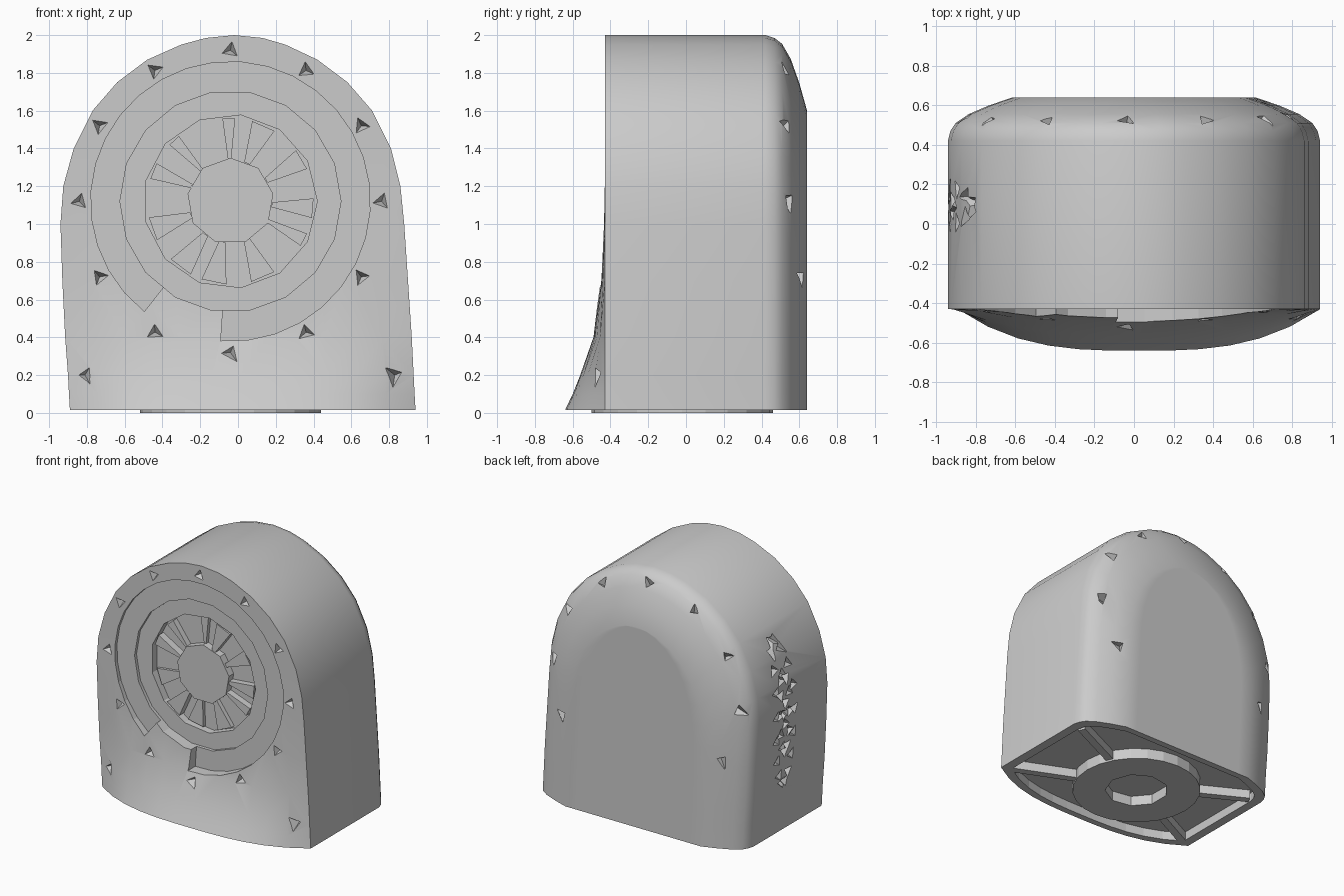
import bpy, bmesh, math, random
from mathutils import Vector

random.seed(4)
if "Cube" in bpy.data.objects:
    bpy.data.objects.remove(bpy.data.objects["Cube"])

grey = bpy.data.materials.new("plain grey")
grey.use_nodes = True
grey.diffuse_color = (0.6, 0.6, 0.6, 1)
grey.node_tree.nodes["Principled BSDF"].inputs["Base Color"].default_value = (0.6, 0.6, 0.6, 1)

CX, CZ = -0.04, 1.12          # dial centre
FRONT = -0.43
BASE = 0.015


def activate(ob):
    bpy.ops.object.select_all(action='DESELECT')
    ob.select_set(True)
    bpy.context.view_layer.objects.active = ob


def finish(name, bm, smooth=True):
    bmesh.ops.recalc_face_normals(bm, faces=bm.faces)
    mesh = bpy.data.meshes.new(name)
    bm.to_mesh(mesh)
    bm.free()
    mesh.materials.append(grey)
    ob = bpy.data.objects.new(name, mesh)
    bpy.context.collection.objects.link(ob)
    if smooth:
        activate(ob)
        bpy.ops.object.shade_smooth_by_angle(angle=math.radians(32))
    return ob


def cut(target, cutter, overlapping=False):
    cutter.hide_render = True
    mod = target.modifiers.new("cut", 'BOOLEAN')
    mod.operation, mod.solver, mod.object = 'DIFFERENCE', 'EXACT', cutter
    mod.use_self = overlapping
    activate(target)
    bpy.ops.object.modifier_apply(modifier=mod.name)
    bpy.data.objects.remove(cutter)


def prism(name, pts, axis, a, b):
    """Extrude a flat outline from a to b along y or z."""
    bm = bmesh.new()
    put = (lambda p, h: (p[0], h, p[1])) if axis == 'y' else (lambda p, h: (p[0], p[1], h))
    lo = [bm.verts.new(put(p, a)) for p in pts]
    hi = [bm.verts.new(put(p, b)) for p in pts]
    bm.faces.new(lo)
    bm.faces.new(hi)
    for i in range(len(pts)):
        j = (i + 1) % len(pts)
        bm.faces.new((lo[i], lo[j], hi[j], hi[i]))
    return finish(name, bm, False)


def arc(cx, cy, r, n, start=0.0, sweep=360.0):
    steps = n if sweep == 360 else n - 1
    return [(cx + r * math.cos(math.radians(start + sweep * i / steps)),
             cy + r * math.sin(math.radians(start + sweep * i / steps))) for i in range(n)]


# Arched body: height, left edge, right edge, forward flare
levels = [(BASE, -0.89, 0.94, 0.21), (0.1, -0.895, 0.935, 0.17), (0.2, -0.9, 0.93, 0.13),
          (0.4, -0.915, 0.92, 0.06), (0.7, -0.93, 0.9, 0.025), (1.0, -0.94, 0.88, 0.008),
          (1.2, -0.925, 0.86, 0), (1.4, -0.87, 0.81, 0), (1.6, -0.77, 0.71, 0),
          (1.75, -0.64, 0.58, 0), (1.87, -0.48, 0.42, 0), (1.95, -0.3, 0.25, 0),
          (1.985, -0.17, 0.13, 0), (2.0, -0.02, -0.02, 0)]
# Rounded back shoulder: depth and amount of inset
shoulder_profile = [(0.42, 0), (0.47, 0.04), (0.51, 0.12), (0.555, 0.32), (0.6, 0.64), (0.64, 1)]
COLS = 12


def body_loop(z, left, right, flare):
    mid, half = (left + right) / 2, (right - left) / 2
    loop = []
    for i in range(COLS + 1):
        u = -1 + 2 * i / COLS
        loop.append((mid + half * u, FRONT - flare * (1 - abs(u) ** 3), z))

    def shoulder(u, step):
        y, t = step
        return ((mid + half * u) * (1 - 0.35 * t), y, BASE + (z - BASE) * (1 - 0.2 * t))
    loop += [shoulder(1, s) for s in shoulder_profile]
    loop += [shoulder(1 - 2 * i / COLS, shoulder_profile[-1]) for i in range(1, COLS)]
    loop += [shoulder(-1, s) for s in reversed(shoulder_profile)]
    return loop


bm = bmesh.new()
rings = [[bm.verts.new(p) for p in body_loop(*lv)] for lv in levels]
bm.faces.new(rings[0])
for lower, upper in zip(rings, rings[1:]):
    for i in range(len(lower)):
        j = (i + 1) % len(lower)
        bm.faces.new((lower[i], lower[j], upper[j], upper[i]))
bmesh.ops.remove_doubles(bm, verts=bm.verts, dist=0.0005)
bmesh.ops.dissolve_degenerate(bm, edges=bm.edges, dist=0.0002)
body = finish("body", bm)

# Dial recesses, the widest one open over a wedge at the lower left
cut(body, prism("wide_recess", [(CX, CZ)] + arc(CX, CZ, 0.74, 30, -94, 326), 'y', -1, -0.405))
cut(body, prism("middle_recess", arc(CX, CZ, 0.585, 18), 'y', -1, -0.38))
cut(body, prism("inner_recess", arc(CX, CZ, 0.46, 13), 'y', -1, -0.32))

# Hollow underside with a narrow rim
outline = [(p[0] * 0.92, p[1] * 0.92) for p in body_loop(*levels[0])]
cut(body, prism("base_hollow", outline, 'z', -0.2, 0.085))


# Small pointed pits: position on the surface and inward direction
def add_pit(bm, pos, inward, r, depth):
    inward = Vector(inward).normalized()
    side = inward.orthogonal().normalized()
    other = inward.cross(side)
    spin = random.uniform(0, math.tau)
    centre = Vector(pos) - inward * 0.03
    base = []
    for k in range(3):
        a = spin + math.tau * k / 3
        base.append(bm.verts.new(centre + r * (side * math.cos(a) + other * math.sin(a))))
    tip = bm.verts.new(centre + inward * (depth + 0.03))
    bm.faces.new(base)
    for k in range(3):
        bm.faces.new((base[k], base[(k + 1) % 3], tip))


def level_at(z):
    """Left edge, right edge and flare of the body at a height."""
    for a, b in zip(levels, levels[1:]):
        if a[0] <= z <= b[0]:
            f = (z - a[0]) / (b[0] - a[0])
            return [p + f * (q - p) for p, q in zip(a[1:], b[1:])]


def front_y(x, z):
    return FRONT - level_at(z)[2] * (1 - min(1, abs(x) / 0.93) ** 3)


bm = bmesh.new()
for k in range(12):
    a = math.radians(90 + 30 * k)
    x, z = CX + 0.8 * math.cos(a), CZ + 0.8 * math.sin(a)
    add_pit(bm, (x, front_y(x, z), z), (0, 1, 0), 0.07, 0.06)
    if k not in (5, 6, 7):
        depth = 0.53 if z > 1 else 0.6
        add_pit(bm, (x, depth, z), (-math.cos(a), -0.8, -math.sin(a)), 0.07, 0.06)
for x in (-0.81, 0.83):
    add_pit(bm, (x, front_y(x, 0.2), 0.2), (0, 1, 0), 0.08, 0.06)

# Dense oval cluster of pits on the right side
for ring, count in ((1.0, 18), (0.55, 12), (0.15, 4)):
    for k in range(count):
        a = math.tau * k / count
        y, z = 0.09 + 0.11 * ring * math.cos(a), 0.96 + 0.56 * ring * math.sin(a)
        add_pit(bm, (level_at(z)[0], y, z), (1, 0, 0), 0.08, 0.05)
cut(body, finish("pits", bm, False), True)
activate(body)
bpy.ops.object.shade_smooth_by_angle(angle=math.radians(32))

# Central hub and its radial ribs
prism("dial_hub", arc(CX, CZ, 0.23, 9, 10), 'y', -0.38, -0.28)
for k in range(11):
    a = 360 * k / 11 + random.uniform(-8, 8)
    w = random.uniform(3, 9)
    outer = arc(CX, CZ, 0.44, 2, a - w, 2 * w)
    inner = arc(CX, CZ, 0.22, 2, a + w / 2, -w)
    prism("dial_rib", outer + inner, 'y', random.uniform(-0.38, -0.34), -0.28)

# Underside ring, open in the middle, and four diagonal spokes
base_ring = prism("base_ring", arc(CX, -0.02, 0.48, 24), 'z', 0, 0.1)
cut(base_ring, prism("ring_hole", arc(CX, -0.02, 0.235, 9), 'z', -0.1, 0.08))
for corner in ((0.84, 0.39), (0.86, -0.41), (-0.8, 0.39), (-0.82, -0.41)):
    start, end = Vector((CX, -0.02)), Vector(corner)
    way = (end - start).normalized()
    side = Vector((-way.y, way.x)) * 0.03
    start += way * 0.44
    prism("base_spoke", [start + side, end + side, end - side, start - side], 'z', BASE, 0.1)
